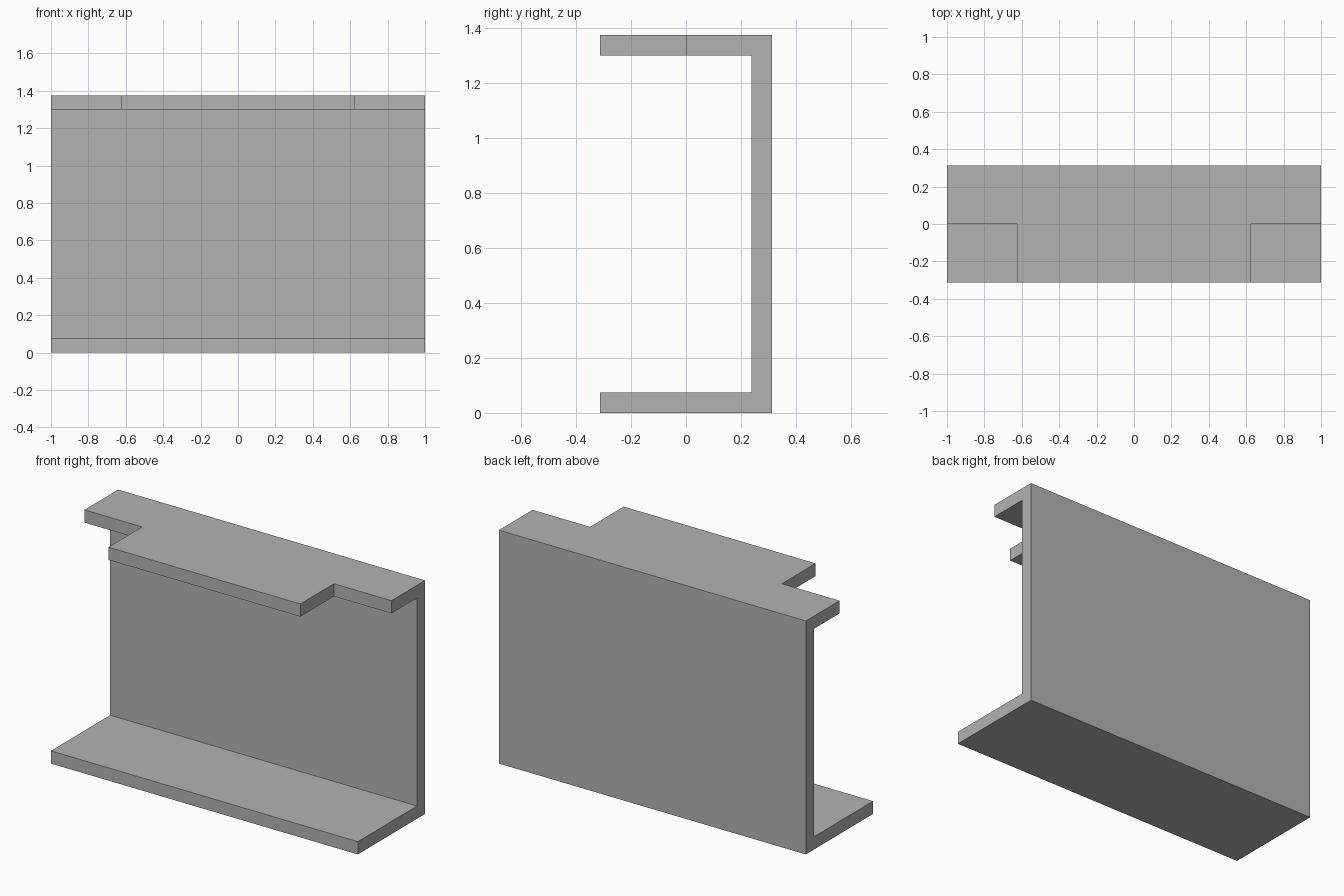
import bpy
import bmesh
from mathutils import Vector

if "Cube" in bpy.data.objects:
    bpy.data.objects.remove(bpy.data.objects["Cube"], do_unlink=True)

HALF_W, HALF_D, HEIGHT, THICK = 1.0, 0.3125, 1.375, 0.075
TAB_HALF_W, NOTCH_Y = 0.625, 0.0

grey = bpy.data.materials.new("plain grey")
grey.use_nodes = True
colour = (0.45, 0.45, 0.45, 1)
grey.diffuse_color = colour
grey.node_tree.nodes["Principled BSDF"].inputs["Base Color"].default_value = colour


def extrude_profile(name, points, offset):
    """Fill a closed outline and extrude it into a solid."""
    bm = bmesh.new()
    face = bm.faces.new([bm.verts.new(p) for p in points])
    result = bmesh.ops.extrude_face_region(bm, geom=[face], use_keep_orig=True)
    moved = [v for v in result["geom"] if isinstance(v, bmesh.types.BMVert)]
    bmesh.ops.translate(bm, verts=moved, vec=Vector(offset))
    bmesh.ops.recalc_face_normals(bm, faces=bm.faces)
    mesh = bpy.data.meshes.new(name)
    bm.to_mesh(mesh)
    bm.free()
    mesh.materials.append(grey)
    obj = bpy.data.objects.new(name, mesh)
    bpy.context.collection.objects.link(obj)
    return obj


# C-shaped channel: bottom flange, back wall and top flange in one piece
inner = HALF_D - THICK
profile = [(-HALF_D, 0), (HALF_D, 0), (HALF_D, HEIGHT), (-HALF_D, HEIGHT),
           (-HALF_D, HEIGHT - THICK), (inner, HEIGHT - THICK),
           (inner, THICK), (-HALF_D, THICK)]
channel = extrude_profile("channel_bracket",
                          [(-HALF_W, y, z) for y, z in profile],
                          (2 * HALF_W, 0, 0))

# Corner notches that leave a tab on the top flange
for side, label in ((1, "left"), (-1, "right")):
    x_in, x_out = side * TAB_HALF_W, side * (HALF_W + 0.1)
    y_front, z_low = -HALF_D - 0.1, HEIGHT - 2 * THICK
    corners = [(x_in, y_front, z_low), (x_out, y_front, z_low),
               (x_out, NOTCH_Y, z_low), (x_in, NOTCH_Y, z_low)]
    cutter = extrude_profile(label + "_notch_cutter", corners, (0, 0, 4 * THICK))
    cutter.hide_render = True
    notch = channel.modifiers.new(label + "_notch", "BOOLEAN")
    notch.operation = "DIFFERENCE"
    notch.solver = "EXACT"
    notch.object = cutter
    bpy.context.view_layer.objects.active = channel
    bpy.ops.object.modifier_apply(modifier=notch.name)
    bpy.data.objects.remove(cutter, do_unlink=True)
